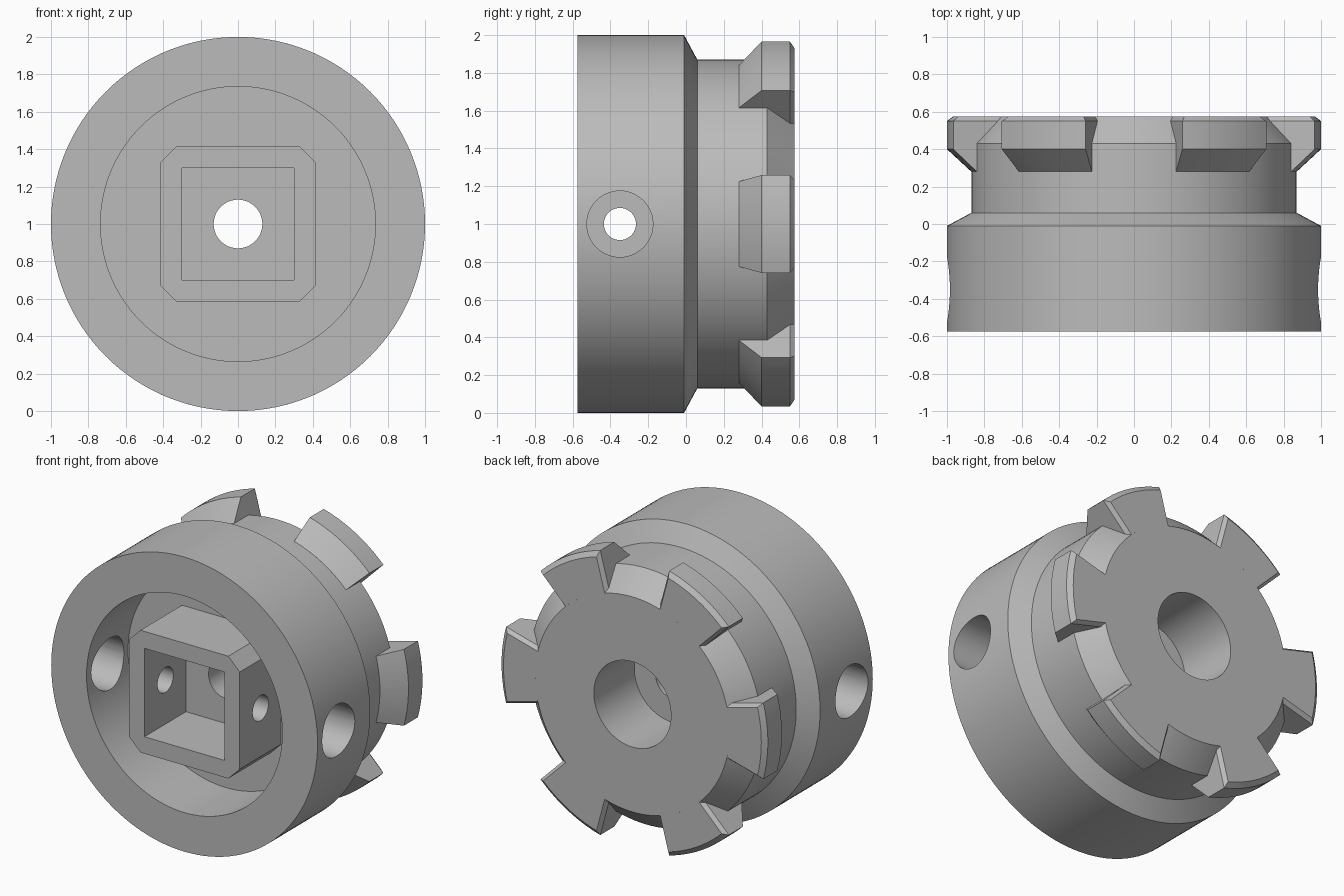
import bpy, bmesh
from math import sin, cos, pi, radians
from mathutils import Matrix, Vector

cube = bpy.data.objects.get("Cube")
if cube:
    bpy.data.objects.remove(cube, do_unlink=True)

GREY = (0.5, 0.5, 0.5, 1)
mat = bpy.data.materials.new("plain grey")
mat.use_nodes = True
mat.diffuse_color = GREY
mat.node_tree.nodes["Principled BSDF"].inputs["Base Color"].default_value = GREY

BACK, FRONT, FLOOR, HOLE_Y = 0.575, -0.575, -0.13, -0.35


def polar(r, y, a):
    return Vector((r * cos(a), y, 1 + r * sin(a)))


def finish(bm, name):
    bmesh.ops.recalc_face_normals(bm, faces=bm.faces)
    me = bpy.data.meshes.new(name)
    bm.to_mesh(me)
    bm.free()
    me.materials.append(mat)
    ob = bpy.data.objects.new(name, me)
    bpy.context.collection.objects.link(ob)
    return ob


def lathe(name, profile, steps=128):
    """Revolve a closed (radius, y) profile about the y axis."""
    bm = bmesh.new()
    rings = [[bm.verts.new(polar(r, y, 2 * pi * i / steps)) for r, y in profile]
             for i in range(steps)]
    n = len(profile)
    for i in range(steps):
        a, b = rings[i], rings[(i + 1) % steps]
        for j in range(n):
            k = (j + 1) % n
            bm.faces.new((a[j], a[k], b[k], b[j]))
    return finish(bm, name)


def cross_cutter(name, radius):
    """Cylinder along x used to drill the side holes."""
    bm = bmesh.new()
    place = Matrix.Translation((0, HOLE_Y, 1)) @ Matrix.Rotation(pi / 2, 4, 'Y')
    bmesh.ops.create_cone(bm, cap_ends=True, segments=48, radius1=radius,
                          radius2=radius, depth=3, matrix=place)
    return finish(bm, name)


def cut(ob, cutter):
    mod = ob.modifiers.new("cut", 'BOOLEAN')
    mod.operation, mod.solver, mod.object = 'DIFFERENCE', 'EXACT', cutter
    bpy.context.view_layer.objects.active = ob
    bpy.ops.object.modifier_apply(modifier=mod.name)
    bpy.data.objects.remove(cutter, do_unlink=True)


def smooth(ob):
    bpy.ops.object.select_all(action='DESELECT')
    ob.select_set(True)
    bpy.context.view_layer.objects.active = ob
    bpy.ops.object.shade_smooth_by_angle(angle=radians(20))


# Turned body: recessed front, stepped bore, tapered shoulder and rear edge
body = lathe("body", [
    (1, FRONT), (1, -0.01), (0.87, 0.06), (0.87, 0.43), (0.73, BACK),
    (0.29, BACK), (0.29, 0.14), (0.13, 0.14), (0.13, FLOOR),
    (0.735, FLOOR), (0.735, FRONT)])
cut(body, cross_cutter("side_hole_cutter", 0.175))
smooth(body)

# Square socket with chamfered corners, standing in the recess
bm = bmesh.new()
W, C, S = 0.415, 0.33, 0.3
outer = [(C, W), (W, C), (W, -C), (C, -W), (-C, -W), (-W, -C), (-W, C), (-C, W)]
inner = [(S, S), (S, -S), (-S, -S), (-S, S)]
rows = []
for y in (FRONT, FLOOR + 0.02):
    o = [bm.verts.new((x, y, 1 + z)) for x, z in outer]
    q = [bm.verts.new((x, y, 1 + z)) for x, z in inner]
    rows.append((o, q))
    for i in range(4):
        j = (i + 1) % 4
        bm.faces.new((o[2 * i], o[2 * i + 1], q[i]))
        bm.faces.new((o[2 * i + 1], o[2 * j], q[j], q[i]))
for a, b in zip(*rows):
    for i in range(len(a)):
        j = (i + 1) % len(a)
        bm.faces.new((a[i], a[j], b[j], b[i]))
socket = finish(bm, "square_socket")
cut(socket, cross_cutter("pin_hole_cutter", 0.085))
smooth(socket)

# Six locking teeth, bevelled at the rear: (radius, y, side inset)
TOOTH = [(0.73, BACK, 0.02), (0.968, BACK, 0.02), (1, 0.55, 0), (1, 0.4, 0),
         (0.87, 0.28, 0), (0.85, 0.28, 0), (0.74, 0.55, 0)]
STEPS = 10
for t in range(6):
    bm = bmesh.new()
    rows = []
    for i in range(STEPS + 1):
        f = 2 * i / STEPS - 1
        rows.append([bm.verts.new(polar(r, y, t * pi / 3 + f * (pi / 12 - inset / r)))
                     for r, y, inset in TOOTH])
    for a, b in zip(rows, rows[1:]):
        for j in range(len(TOOTH)):
            k = (j + 1) % len(TOOTH)
            bm.faces.new((a[j], a[k], b[k], b[j]))
    for e in (rows[0], rows[-1]):
        bm.faces.new((e[0], e[1], e[2], e[6]))
        bm.faces.new(e[2:])
    smooth(finish(bm, f"locking_tooth_{t + 1}"))
